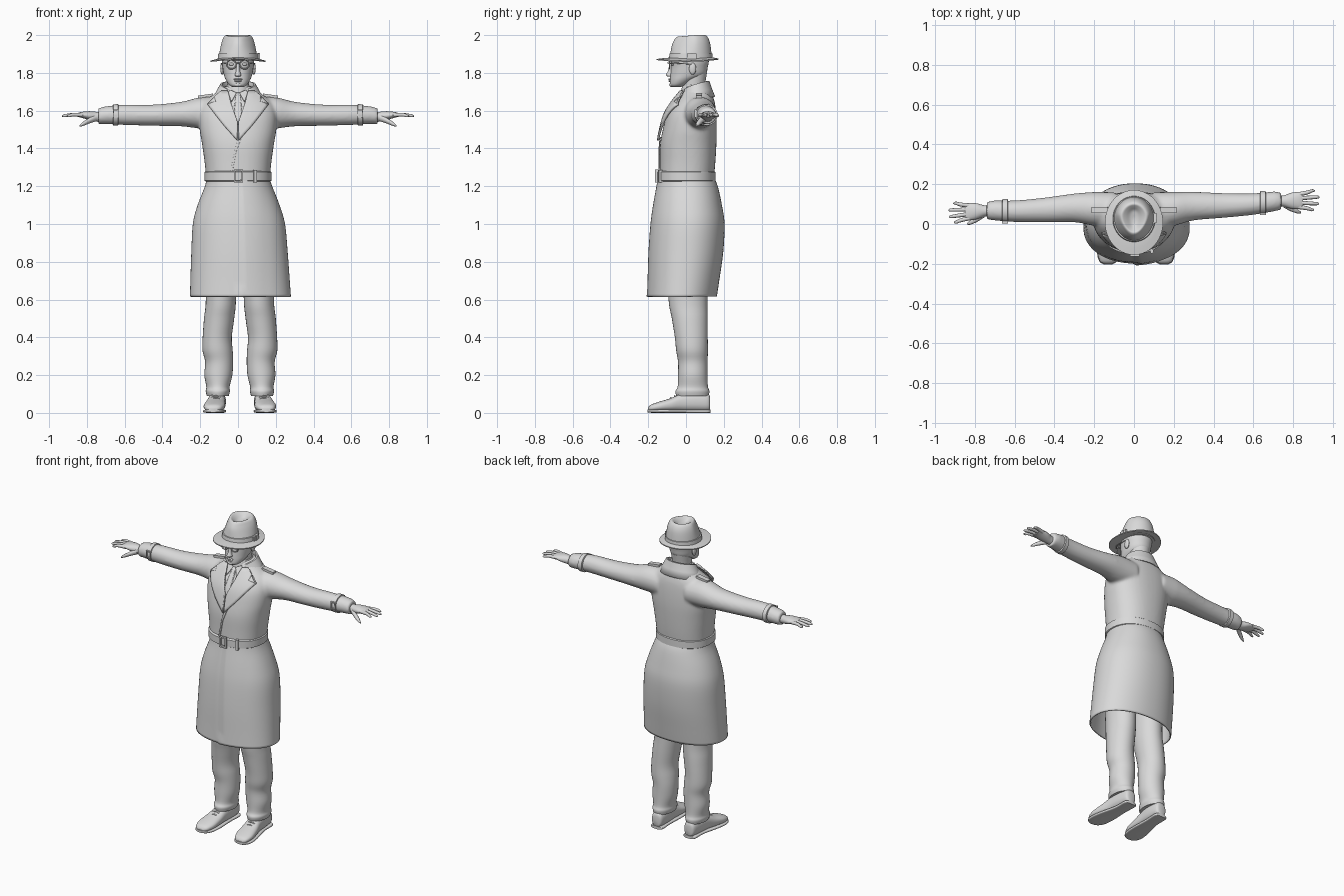
import bpy, bmesh, math
from mathutils import Matrix, Vector

if "Cube" in bpy.data.objects:
    bpy.data.objects.remove(bpy.data.objects["Cube"])

GREY = (0.7, 0.7, 0.7, 1)
material = bpy.data.materials.new("plain grey")
material.use_nodes = True
material.diffuse_color = GREY
material.node_tree.nodes["Principled BSDF"].inputs["Base Color"].default_value = GREY

PLACE = {"x": lambda t, a, b: Vector((t, a, b)),
         "y": lambda t, a, b: Vector((a, t, b)),
         "z": lambda t, a, b: Vector((a, b, t))}


def spline(rows, steps):
    """Smooth interpolation through rows of equal length."""
    result = []
    for i in range(len(rows) - 1):
        p0, p1 = rows[max(i - 1, 0)], rows[i]
        p2, p3 = rows[i + 1], rows[min(i + 2, len(rows) - 1)]
        for k in range(steps):
            u = k / steps
            result.append([b + u * (c - a + u * (2 * a - 5 * b + 4 * c - d + u * (3 * b - a - 3 * c + d))) / 2
                           for a, b, c, d in zip(p0, p1, p2, p3)])
    return result + [rows[-1]]


def loft(bm, rows, axis="z", count=32, power=2, steps=4, caps=True, warp=None):
    """Skin rows of (position, centre a, centre b, radius a, radius b)."""
    rings = []
    for t, a, b, ra, rb in (spline(rows, steps) if steps > 1 else rows):
        ring = []
        for k in range(count):
            angle = math.tau * k / count
            c, s = math.cos(angle), math.sin(angle)
            p = PLACE[axis](t, a + ra * math.copysign(abs(c) ** (2 / power), c),
                            b + rb * math.copysign(abs(s) ** (2 / power), s))
            ring.append(bm.verts.new(warp(p) if warp else p))
        rings.append(ring)
    for low, high in zip(rings, rings[1:]):
        for k in range(count):
            n = (k + 1) % count
            bm.faces.new((low[k], low[n], high[n], high[k]))
    if caps:
        bm.faces.new(rings[0])
        bm.faces.new(rings[-1])


def finish(name, bm, sharp=40):
    bmesh.ops.recalc_face_normals(bm, faces=bm.faces)
    mesh = bpy.data.meshes.new(name)
    bm.to_mesh(mesh)
    bm.free()
    mesh.materials.append(material)
    for face in mesh.polygons:
        face.use_smooth = True
    mesh.set_sharp_from_angle(angle=math.radians(sharp))
    obj = bpy.data.objects.new(name, mesh)
    bpy.context.collection.objects.link(obj)
    return obj


def part(name, rows, **options):
    bm = bmesh.new()
    loft(bm, rows, **options)
    return finish(name, bm)


def box(bm, centre, size, tilt=0, axis="Y"):
    bmesh.ops.create_cube(bm, size=1, matrix=Matrix.Translation(centre)
                          @ Matrix.Rotation(math.radians(tilt), 4, axis) @ Matrix.Diagonal((*size, 1)))


def ball(name, centre, size):
    bm = bmesh.new()
    bmesh.ops.create_uvsphere(bm, u_segments=16, v_segments=10, radius=1,
                              matrix=Matrix.Translation(centre) @ Matrix.Diagonal((*size, 1)))
    return finish(name, bm)


def rod(name, points, radius, closed=False):
    curve = bpy.data.curves.new(name, "CURVE")
    curve.dimensions = "3D"
    curve.bevel_depth = radius
    line = curve.splines.new("POLY")
    line.points.add(len(points) - 1)
    for point, co in zip(line.points, points):
        point.co = (*co, 1)
    line.use_cyclic_u = closed
    curve.materials.append(material)
    bpy.context.collection.objects.link(bpy.data.objects.new(name, curve))


def cloth_plate(name, outline, target, lift, thick):
    """Flat outline in x and z, laid on the front of the target."""
    bm = bmesh.new()
    bm.faces.new([bm.verts.new((x, -0.5, z)) for x, z in outline])
    bmesh.ops.triangulate(bm, faces=bm.faces)
    bmesh.ops.subdivide_edges(bm, edges=bm.edges, cuts=7, use_grid_fill=True)
    obj = finish(name, bm)
    wrap = obj.modifiers.new("wrap", "SHRINKWRAP")
    wrap.target, wrap.wrap_method, wrap.wrap_mode = target, "PROJECT", "ABOVE_SURFACE"
    wrap.use_project_y = True
    wrap.offset = lift
    solid = obj.modifiers.new("thickness", "SOLIDIFY")
    solid.thickness, solid.offset = thick, 0


def arm_side(side):
    """Mirror to one side; the right arm reaches a little further forward."""
    return lambda p: Vector((side * p.x, p.y - (0.09 * max(0, p.x - 0.2) if side < 0 else 0), p.z))


# Coat body and sleeves, blended into one cloth surface
bm = bmesh.new()
loft(bm, [(1.23, 0, .003, .168, .143), (1.32, 0, .008, .176, .147), (1.42, 0, .012, .19, .149),
          (1.5, 0, .02, .203, .143), (1.58, 0, .03, .205, .13), (1.64, 0, .045, .185, .108),
          (1.685, 0, .055, .13, .085), (1.73, 0, .06, .075, .065)], count=48, power=2.3)
for side in (1, -1):
    loft(bm, [(.1, .07, 1.585, .09, .085), (.2, .076, 1.588, .085, .083), (.3, .09, 1.582, .072, .065),
              (.45, .093, 1.576, .062, .056), (.6, .1, 1.578, .054, .054), (.7, .113, 1.576, .05, .047),
              (.74, .115, 1.57, .043, .042)], axis="x", warp=arm_side(side))
coat = finish("coat_body", bm)
remesh = coat.modifiers.new("blend", "REMESH")
remesh.mode, remesh.voxel_size, remesh.use_smooth_shade = "VOXEL", 0.009, True
relax = coat.modifiers.new("relax", "SMOOTH")
relax.factor, relax.iterations = 0.5, 6


# Coat skirt, left front overlapping right
def overlap(p):
    if p.x > 0.012 and p.y < 0:
        p.y -= 0.01 * max(0, 1 - p.x / 0.15)
    return p


skirt = part("coat_skirt", [(1.25, 0, .003, .166, .143), (1.2, .003, .01, .178, .158), (1.1, .003, .012, .217, .178),
                            (1, .005, .012, .244, .192), (.85, .008, .003, .255, .194), (.7, .011, -.01, .263, .186),
                            (.615, .013, -.018, .267, .181)], count=96, power=2.15, caps=False, warp=overlap)
solid = skirt.modifiers.new("thickness", "SOLIDIFY")
solid.thickness = 0.008

# Belt with buckle and keeper
part("belt", [(1.224, 0, .003, .168, .146), (1.23, 0, .003, .178, .154), (1.274, 0, .003, .178, .154),
              (1.28, 0, .003, .168, .146)], count=64, power=2.2, steps=1)
bm = bmesh.new()
for side in (1, -1):
    box(bm, (.003 + side * .02, -.156, 1.254), (.008, .014, .07))
    box(bm, (.003, -.156, 1.254 + side * .031), (.048, .014, .008))
box(bm, (.09, -.137, 1.252), (.016, .02, .066), 18, "Z")
finish("belt_buckle", bm)

# Lapels, tie, shirt points and front edge
for side, word in ((1, "left"), (-1, "right")):
    cloth_plate(word + "_lapel", [(side * x, z) for x, z in (
        (.004, 1.44), (.07, 1.515), (.155, 1.625), (.112, 1.638), (.12, 1.66), (.08, 1.695), (.05, 1.695),
        (.036, 1.63), (.003, 1.54))], coat, .014, .012)
    cloth_plate(word + "_shirt_point", [(side * x, z) for x, z in (
        (.008, 1.69), (.034, 1.64), (.05, 1.69), (.04, 1.705))], coat, .008, .006)
cloth_plate("necktie", [(-.014, 1.69), (.014, 1.69), (.009, 1.66), (.02, 1.57), (0, 1.52), (-.02, 1.57),
                        (-.009, 1.66)], coat, .006, .008)
cloth_plate("front_edge", [(0, 1.45), (-.02, 1.38), (-.04, 1.27), (-.03, 1.27), (-.01, 1.38), (.02, 1.46)],
            coat, .004, .006)

# Turned-down collar, open at the front
bm = bmesh.new()
rows = []
for k in range(33):
    t = (k - 16) / 16
    angle = t * 2.5
    rows.append([bm.verts.new((r * math.sin(angle), .05 + q * math.cos(angle), z - drop * t * t))
                 for r, q, z, drop in ((.075, .06, 1.7, .03), (.084, .066, 1.758, .045), (.094, .074, 1.758, .045),
                                       (.118, .088, 1.715, .05), (.142, .104, 1.675, .035))])
for a, b in zip(rows, rows[1:]):
    for k in range(len(a) - 1):
        bm.faces.new((a[k], b[k], b[k + 1], a[k + 1]))
collar = finish("coat_collar", bm)
collar.modifiers.new("thickness", "SOLIDIFY").thickness = 0.008

# Shoulder straps, cuff straps and hands
for side, word in ((1, "left"), (-1, "right")):
    warp = arm_side(side)
    bm = bmesh.new()
    box(bm, (side * .172, .07, 1.678), (.08, .032, .014), side * 8)
    finish(word + "_shoulder_strap", bm)
    part(word + "_cuff_strap", [(.632, .106, 1.578, .05, .05), (.635, .106, 1.578, .059, .057),
                                (.66, .109, 1.577, .058, .056), (.663, .109, 1.577, .049, .049)],
         axis="x", steps=1, warp=warp)
    bm = bmesh.new()
    for shift in (-.012, .012):
        box(bm, warp(Vector((.648 + shift, .05, 1.585))), (.006, .012, .04))
        box(bm, warp(Vector((.648, .05, 1.585 + shift * 1.6))), (.03, .012, .006))
    finish(word + "_cuff_buckle", bm)
    bm = bmesh.new()
    loft(bm, [(.71, .115, 1.567, .028, .027), (.75, .115, 1.568, .028, .026), (.79, .117, 1.574, .04, .023),
              (.83, .118, 1.578, .043, .015), (.85, .118, 1.577, .038, .01)], axis="x", count=20, warp=warp)
    for offset, tip, spread in ((-.032, .905, -.014), (-.011, .93, -.005), (.011, .932, .006), (.031, .908, .018)):
        y, end = .118 + offset, .118 + offset + spread
        loft(bm, [(.825, y, 1.577, .011, .011), (.87, (y + end) / 2, 1.579, .01, .01),
                  (tip - .012, end, 1.573, .008, .008), (tip, end, 1.571, .003, .003)],
             axis="x", count=10, warp=warp)
    loft(bm, [(.75, .1, 1.562, .016, .018), (.785, .08, 1.548, .015, .015), (.82, .064, 1.53, .011, .011),
              (.838, .058, 1.52, .004, .004)], axis="x", count=12, warp=warp)
    finish(word + "_hand", bm)

# Trouser legs and shoes
for side, word in ((1, "left"), (-1, "right")):
    shift = .02 if side > 0 else 0
    warp = lambda p: Vector((side * p.x + shift, p.y, p.z))
    part(word + "_trouser_leg", [(.95, .095, .01, .085, .11), (.62, .09, .01, .08, .104), (.5, .1, .02, .08, .095),
                                 (.4, .11, .028, .077, .087), (.33, .108, .032, .08, .084), (.27, .1, .036, .074, .078),
                                 (.2, .104, .036, .074, .078), (.14, .106, .036, .062, .08), (.115, .107, .034, .064, .09),
                                 (.09, .107, .034, .058, .086)], warp=warp)
    part(word + "_shoe", [(.128, .106, .05, .02, .03), (.115, .106, .056, .036, .046), (.05, .108, .06, .044, .052),
                          (-.02, .113, .056, .046, .048), (-.08, .12, .043, .053, .035), (-.14, .126, .034, .056, .026),
                          (-.185, .13, .026, .042, .018), (-.2, .131, .02, .02, .009)],
         axis="y", power=2.4, warp=warp)
    part(word + "_shoe_sole", [(.13, .106, .009, .022, .009), (.115, .106, .009, .042, .009), (.03, .109, .009, .042, .009),
                               (-.08, .12, .009, .057, .009), (-.15, .127, .009, .058, .009), (-.19, .13, .01, .042, .009),
                               (-.204, .131, .011, .018, .008)], axis="y", power=4, warp=warp)
    for y, z in ((-.04, .099), (-.06, .09), (-.08, .08)):
        rod(word + "_shoe_lace", [warp(Vector((.117 + x, y, z - abs(x) / 3))) for x in (-.025, 0, .025)], .004)

# Neck, shirt collar and head
part("neck", [(1.66, 0, .05, .055, .06), (1.72, 0, .04, .056, .06), (1.8, 0, .045, .062, .066)])
part("shirt_collar", [(1.68, 0, .042, .068, .074), (1.725, 0, .045, .063, .066), (1.735, 0, .045, .058, .062)])
part("head", [(1.724, 0, -.052, .026, .022), (1.736, 0, -.042, .046, .043), (1.762, 0, -.018, .064, .067),
              (1.79, 0, .01, .075, .093), (1.83, 0, .018, .082, .097), (1.87, 0, .02, .085, .1),
              (1.92, 0, .02, .07, .08)], power=2.1)
part("nose", [(1.78, 0, -.08, .012, .014), (1.788, 0, -.084, .017, .022), (1.81, 0, -.079, .011, .017),
              (1.848, 0, -.074, .008, .01)], count=16)
ball("upper_lip", (0, -.083, 1.766), (.023, .011, .005))
ball("lower_lip", (0, -.081, 1.757), (.019, .011, .006))
ball("chin", (0, -.074, 1.737), (.022, .015, .012))
for side, word in ((1, "left"), (-1, "right")):
    ball(word + "_ear", (side * .084, .035, 1.822), (.01, .019, .031))
    ball(word + "_eye", (side * .034, -.071, 1.846), (.014, .008, .008))
    rod(word + "_spectacle_rim", [(side * .035 + .025 * math.cos(a * math.tau / 24), -.09 + abs(math.cos(a * math.tau / 24)) * .003,
                                   1.845 + .024 * math.sin(a * math.tau / 24)) for a in range(24)], .0035, True)
    rod(word + "_spectacle_arm", [(side * .06, -.087, 1.85), (side * .082, -.06, 1.852), (side * .09, .03, 1.847)], .003)
rod("spectacle_bridge", [(-.011, -.09, 1.85), (0, -.096, 1.854), (.011, -.09, 1.85)], .003)


# Felt hat: pinched, creased crown, curled brim, band and bow
def pinch(p):
    front = max(0, min(1, (.05 - p.y) / .14)) * max(0, min(1, (p.z - 1.89) / .09))
    return Vector((p.x * (1 - .4 * front), p.y, p.z - .012 * front))


def curl(p):
    return Vector((p.x, p.y, p.z + .4 * p.y * p.y))


part("hat_crown", [(1.865, 0, .025, .103, .112), (1.91, 0, .026, .099, .108), (1.96, 0, .027, .09, .1),
                   (1.99, 0, .028, .078, .086), (2, 0, .028, .064, .072), (1.991, 0, .028, .046, .058),
                   (1.974, 0, .03, .022, .036), (1.968, 0, .03, .003, .006)], count=48, warp=pinch)
part("hat_brim", [(1.864, 0, .02, .09, .1), (1.861, 0, .012, .12, .138), (1.858, 0, .008, .146, .163),
                  (1.864, 0, .008, .146, .163), (1.872, 0, .014, .12, .135), (1.878, 0, .023, .1, .109)],
     count=48, steps=1, warp=curl)
part("hat_band", [(1.872, 0, .025, .1, .109), (1.874, 0, .025, .107, .116), (1.902, 0, .026, .104, .113),
                  (1.904, 0, .026, .095, .105)], count=48, steps=1)
bm = bmesh.new()
box(bm, (.106, .03, 1.888), (.012, .05, .03))
box(bm, (.109, .03, 1.888), (.014, .012, .034))
finish("hat_bow", bm)
